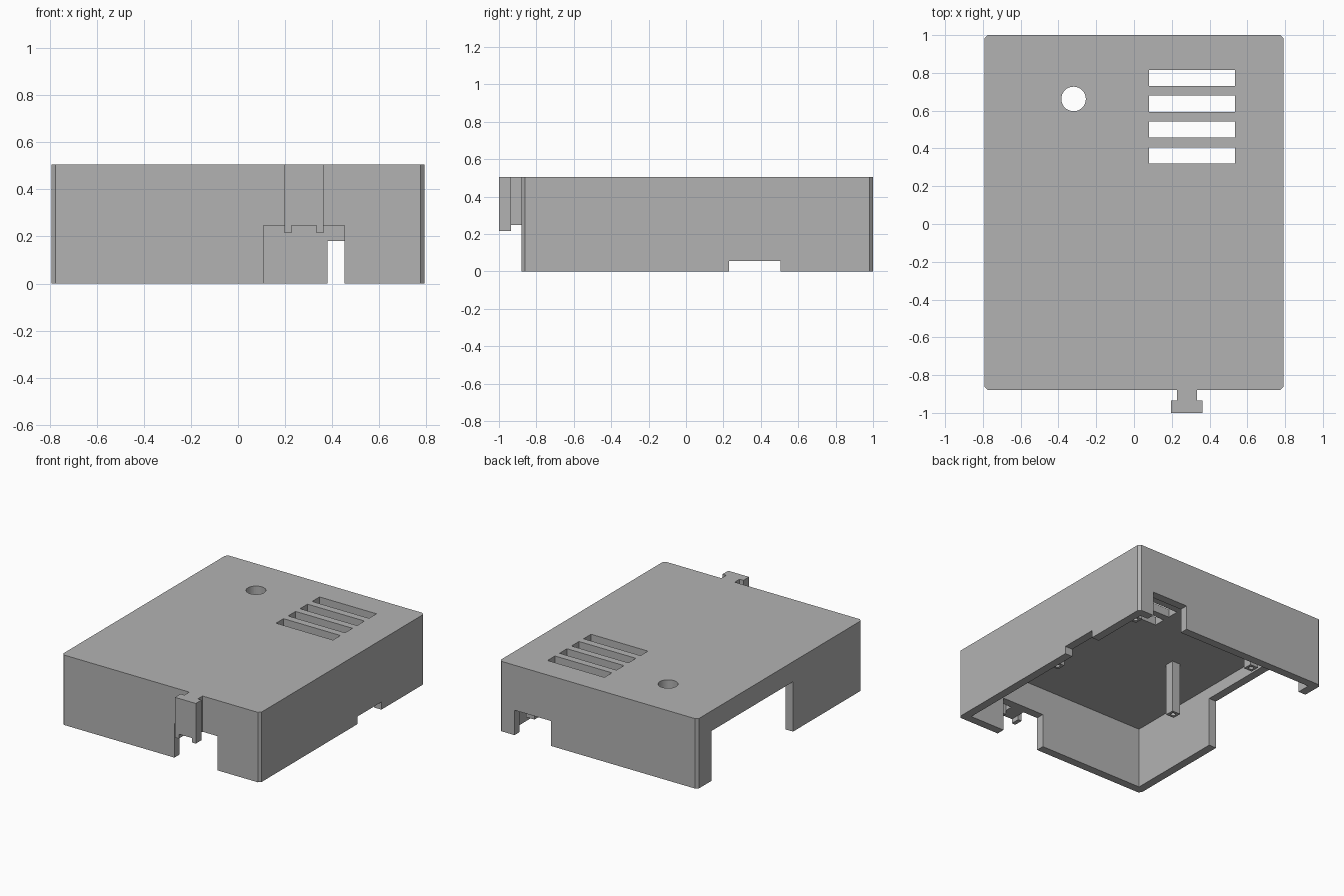
import bpy
import bmesh
from mathutils import Matrix

cube = bpy.data.objects.get("Cube")
if cube:
    bpy.data.objects.remove(cube, do_unlink=True)

grey = bpy.data.materials.new("plain grey")
grey.use_nodes = True
colour = (0.45, 0.45, 0.45, 1)
grey.diffuse_color = colour
grey.node_tree.nodes["Principled BSDF"].inputs["Base Color"].default_value = colour

# Overall sizes
X, FRONT, BACK, H = 0.792, -0.88, 1.0, 0.505
WALL, LID, CHAMFER = 0.06, 0.445, 0.018


def make(name, bm):
    bmesh.ops.recalc_face_normals(bm, faces=bm.faces)
    mesh = bpy.data.meshes.new(name)
    bm.to_mesh(mesh)
    bm.free()
    mesh.materials.append(grey)
    obj = bpy.data.objects.new(name, mesh)
    bpy.context.collection.objects.link(obj)
    return obj


def box(name, x0, x1, y0, y1, z0, z1, chamfer=0):
    bm = bmesh.new()
    bmesh.ops.create_cube(bm, size=1)
    for v in bm.verts:
        v.co.x = x1 if v.co.x > 0 else x0
        v.co.y = y1 if v.co.y > 0 else y0
        v.co.z = z1 if v.co.z > 0 else z0
    if chamfer:
        upright = [e for e in bm.edges if abs(e.verts[0].co.z - e.verts[1].co.z) > 0.01]
        bmesh.ops.bevel(bm, geom=upright, offset=chamfer, segments=1, affect='EDGES')
    return make(name, bm)


def cylinder(name, x, y, z0, z1, radius, sides):
    bm = bmesh.new()
    bmesh.ops.create_cone(bm, cap_ends=True, segments=sides, radius1=radius, radius2=radius,
                          depth=z1 - z0, matrix=Matrix.Translation((x, y, (z0 + z1) / 2)))
    return make(name, bm)


def cut(obj, cutters):
    """Subtract every cutter, bake the result and delete the cutters."""
    for c in cutters:
        mod = obj.modifiers.new("cut", 'BOOLEAN')
        mod.operation, mod.solver, mod.object = 'DIFFERENCE', 'EXACT', c
    bpy.context.view_layer.update()
    graph = bpy.context.evaluated_depsgraph_get()
    baked = bpy.data.meshes.new_from_object(obj.evaluated_get(graph))
    obj.modifiers.clear()
    obj.data = baked
    for c in cutters:
        bpy.data.objects.remove(c, do_unlink=True)


# Cover shell, open underneath
shell = box("cover_shell", -X, X, FRONT, BACK, 0, H, CHAMFER)
cutters = [
    box("cavity", -X + WALL, X - WALL, FRONT + WALL, BACK - WALL, -0.1, LID),
    box("front_notch", 0.108, 0.452, FRONT - 0.1, FRONT + WALL + 0.02, -0.2, 0.247),
    box("back_notch", 0.38, 0.67, BACK - WALL - 0.02, BACK + 0.1, -0.2, 0.18),
    box("left_notch", X - WALL - 0.02, X + 0.1, 0.23, 0.505, -0.2, 0.055),
    box("right_opening", -X - 0.1, -X + WALL + 0.02, -0.09, 0.84, -0.2, 0.36),
    cylinder("button_hole", -0.32, 0.662, LID - 0.1, H + 0.1, 0.065, 32),
]
# Vent slots in the lid
for i in range(4):
    y = 0.32 + i * 0.137
    cutters.append(box("vent_slot", 0.08, 0.535, y, y + 0.085, LID - 0.1, H + 0.1))
cut(shell, cutters)

# Screw posts hanging from the lid, each with a blind hole
for side, x in (("left", 0.66), ("right", -0.35)):
    for end, y in (("front", -0.01), ("back", 0.80)):
        r = 0.033
        post = box(f"{end}_{side}_screw_post", x - r, x + r, y - r, y + r, 0.06, LID)
        cut(post, [cylinder("screw_hole", x, y, -0.1, 0.25, 0.017, 16)])

# Cable hook on the front: a neck and a wider two-toed head
left, right, toe, low, mid = 0.197, 0.363, 0.03, 0.215, 0.247
box("hook_neck", left + toe, right - toe, -0.935, FRONT, mid, H)
profile = [(left, H), (left, low), (left + toe, low), (left + toe, mid),
           (right - toe, mid), (right - toe, low), (right, low), (right, H)]
bm = bmesh.new()
face = bm.faces.new([bm.verts.new((x, -1, z)) for x, z in profile])
grown = bmesh.ops.extrude_face_region(bm, geom=[face])
bmesh.ops.translate(bm, vec=(0, 0.065, 0),
                    verts=[g for g in grown["geom"] if isinstance(g, bmesh.types.BMVert)])
make("hook_head", bm)
